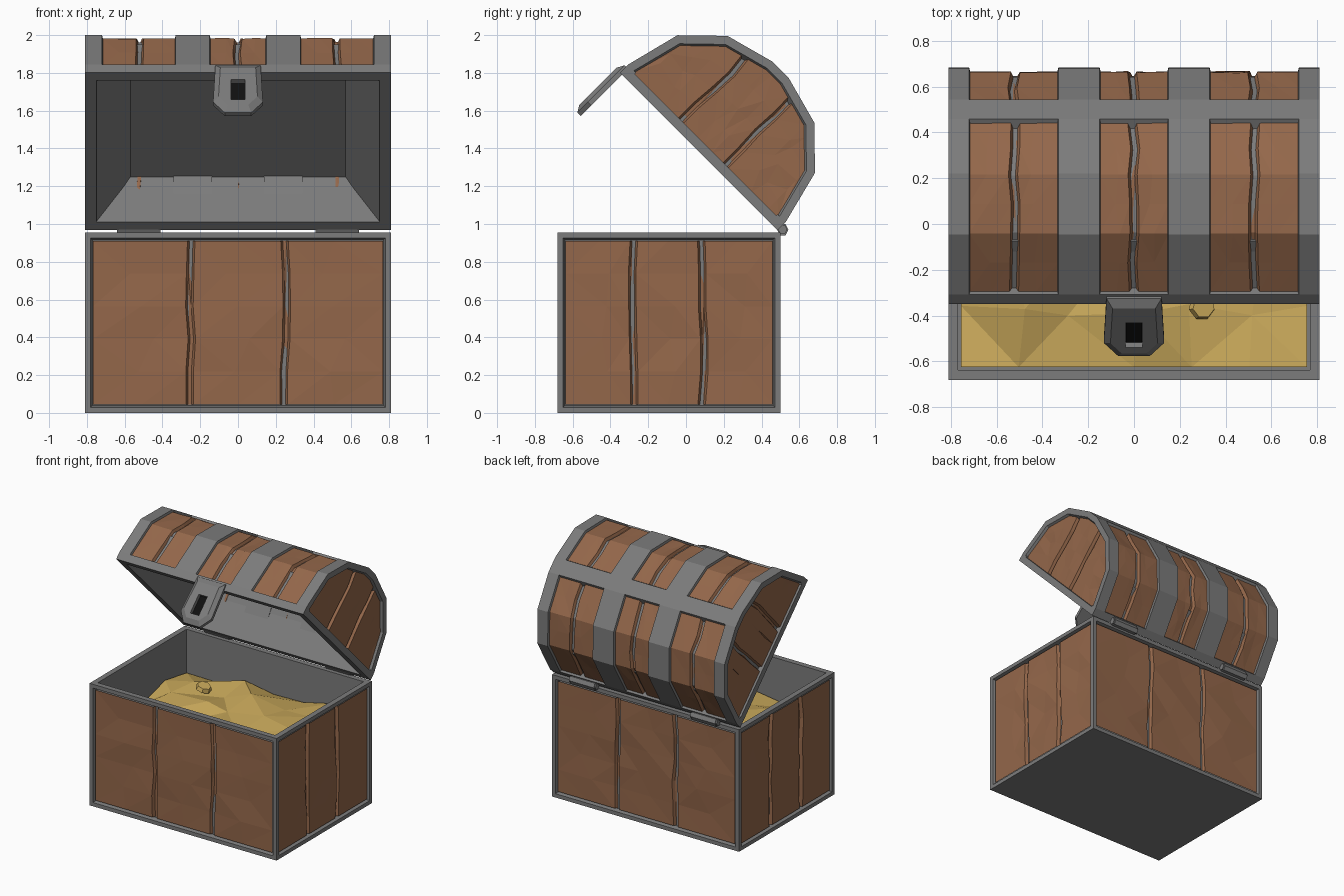
import bpy, bmesh, math, random
from mathutils import Vector, Matrix

if "Cube" in bpy.data.objects:
    bpy.data.objects.remove(bpy.data.objects["Cube"])

random.seed(4)
S = math.sqrt(0.5)


def mat(name, rgb):
    m = bpy.data.materials.new(name)
    m.diffuse_color = (*rgb, 1)
    m.use_nodes = True
    m.node_tree.nodes["Principled BSDF"].inputs["Base Color"].default_value = m.diffuse_color
    return m


WOOD = mat("wood", (0.296, 0.136, 0.069))
GOLD = mat("gold", (0.62, 0.42, 0.11))
METAL = mat("iron", (0.2, 0.2, 0.2))
BLACK = mat("dark_hole", (0.005, 0.005, 0.005))


def finish(name, bm, m, recalc=True):
    if recalc:
        bmesh.ops.recalc_face_normals(bm, faces=bm.faces)
    me = bpy.data.meshes.new(name)
    bm.to_mesh(me)
    bm.free()
    ob = bpy.data.objects.new(name, me)
    bpy.context.collection.objects.link(ob)
    me.materials.append(m)
    return ob


def loft(name, rings, m):
    """Closed solid through a list of equal-length point loops."""
    bm = bmesh.new()
    vs = [[bm.verts.new(p) for p in r] for r in rings]
    n = len(rings[0])
    for a, b in zip(vs, vs[1:]):
        for i in range(n):
            bm.faces.new((a[i], a[(i + 1) % n], b[(i + 1) % n], b[i]))
    bm.faces.new(vs[0])
    bm.faces.new(vs[-1])
    return finish(name, bm, m)


# Lid space: x along chest, u from hinge to front, v up from the lid's underside
def L(x, u, v):
    return Vector((x, 0.485 + (v - u) * S, 0.967 + (u + v) * S))


def lid_box(name, x0, x1, u0, u1, v0, v1, m=METAL):
    return loft(name, [[L(x, u0, v0), L(x, u1, v0), L(x, u1, v1), L(x, u0, v1)]
                       for x in (x0, x1)], m)


ARCH = [(0, .06), (.075, .355), (.265, .54), (.53, .612),
        (.65, .612), (.915, .54), (1.105, .355), (1.18, .06)]


def arch(d):
    return [(.59 + (u - .59) * (1 - d / .59), .06 + (v - .06) * (1 - d / .552)) for u, v in ARCH]


def arch_v(u, d):
    pts = arch(d)
    for (a, va), (b, vb) in zip(pts, pts[1:]):
        if a <= u <= b:
            return va + (vb - va) * (u - a) / (b - a)
    return .06


def planks(name, u0, u1, seams, rows, place, extra=(), bump=.007):
    """Board surface with uneven grooves; place(u, t, h) maps it into the scene."""
    cols = [(u0, 0, 0), (u1, 0, 0)] + [(u, 0, 0) for u in extra]
    edges = [u0] + list(seams) + [u1]
    cols += [((a + b) / 2, 0, 1) for a, b in zip(edges, edges[1:])]
    for k, s in enumerate(seams, 2):
        cols = [c for c in cols if abs(c[0] - s) > .03]
        cols += [(s - .02, 0, k), (s - .009, -.022, k), (s + .009, -.022, k), (s + .02, 0, k)]
    cols.sort()
    bm = bmesh.new()
    grid = []
    for j in range(rows + 1):
        t = j / rows
        inner = 0 < j < rows
        shift = [0, random.uniform(-.06, .06) if inner else 0]
        shift += [random.uniform(-.009, .009) for _ in seams]
        line = []
        for u, h, k in cols:
            if inner and u0 < u < u1:
                h += random.uniform(-bump, bump)
            line.append(bm.verts.new(place(u + shift[k] * (u1 - u0 if k == 1 else 1), t, h)))
        grid.append(line)
    for a, b in zip(grid, grid[1:]):
        for i in range(len(cols) - 1):
            bm.faces.new((a[i], a[i + 1], b[i + 1], b[i]))
    bmesh.ops.triangulate(bm, faces=bm.faces)
    bm.normal_update()
    um = (u0 + u1) / 2
    out = place(um, .5, .1) - place(um, .5, 0)
    if sum((f.normal * f.calc_area() for f in bm.faces), Vector()).dot(out) < 0:
        bmesh.ops.reverse_faces(bm, faces=bm.faces)
    return finish(name, bm, WOOD, False)


# Body: box with recessed side pockets and a hollow top
bm = bmesh.new()
bmesh.ops.create_cube(bm, size=1, matrix=Matrix.Translation((0, -.09, .4775))
                      @ Matrix.Diagonal((1.62, 1.18, .955, 1)))
bm.normal_update()
sides = [f for f in bm.faces if abs(f.normal.z) < .5]
top = [f for f in bm.faces if f.normal.z > .5]
bmesh.ops.inset_individual(bm, faces=sides, thickness=.042)
bmesh.ops.inset_individual(bm, faces=sides, thickness=.013, depth=-.035)
bmesh.ops.inset_individual(bm, faces=top, thickness=.06)
bmesh.ops.translate(bm, vec=(0, 0, -.45),
                    verts=bmesh.ops.extrude_discrete_faces(bm, faces=top)["faces"][0].verts)
finish("body_frame", bm, METAL)

# Body boards on all four sides
for s, n in ((-1, "front"), (1, "back")):
    planks(f"{n}_boards", -.767, .767, (-.25, .25), 5,
           lambda u, t, h, s=s: Vector((u, -.09 + s * (.577 + h), .045 + .865 * t)))
for s, n in ((-1, "left"), (1, "right")):
    planks(f"{n}_boards", -.637, .457, (-.28, .09), 5,
           lambda u, t, h, s=s: Vector((s * (.797 + h), u, .045 + .865 * t)))

# Gold heap
bm = bmesh.new()
bmesh.ops.create_grid(bm, x_segments=6, y_segments=4, size=.5)
for v in bm.verts:
    x, y = v.co.x * 1.51, v.co.y * 1.07 - .09
    edge = abs(v.co.x) > .49 or abs(v.co.y) > .49
    j = 0 if edge else .05
    v.co = (x + random.uniform(-j, j), y + random.uniform(-j, j),
            .67 + .05 * x + random.uniform(-.04, .04) + (0 if edge else .04))
bmesh.ops.triangulate(bm, faces=bm.faces)
finish("gold_heap", bm, GOLD, False)
for i, (x, y, z) in enumerate(((.3, -.36, .735), (-.38, .12, .735))):
    bm = bmesh.new()
    bmesh.ops.create_cone(bm, cap_ends=True, segments=7, radius1=.06, radius2=.05, depth=.03,
                          matrix=Matrix.Translation((x, y, z)) @ Matrix.Rotation(.3, 4, 'Y'))
    finish(f"gold_coin_{i}", bm, GOLD)

# Lid core with a tapered hollow underneath
bm = bmesh.new()
prof = arch(.038)
prof = [(prof[0][0], .004)] + prof + [(prof[-1][0], .004)]
ends = [[bm.verts.new(L(x, u, v)) for u, v in prof] for x in (-.772, .772)]
for i in range(len(prof) - 1):
    bm.faces.new((ends[0][i], ends[0][i + 1], ends[1][i + 1], ends[1][i]))
for e in ends:
    bm.faces.new(e)
loops = [[bm.verts.new(L(x, u, v)) for x, u in ((-a, b), (a, b), (a, 1.18 - b), (-a, 1.18 - b))]
         for a, b, v in ((.772, .038, .004), (.75, .06, .004), (.57, .09, .30))]
for a, b in zip(loops, loops[1:]):
    for i in range(4):
        bm.faces.new((a[i], a[(i + 1) % 4], b[(i + 1) % 4], b[i]))
bm.faces.new(loops[-1])
bmesh.ops.remove_doubles(bm, verts=bm.verts, dist=.0005)
finish("lid_core", bm, METAL)

# Lid rim
for n, u0, u1 in (("back", 0, .06), ("front", 1.12, 1.18)):
    lid_box(f"lid_rim_{n}", -.81, .81, u0, u1, 0, .06)
for s, n in ((-1, "left"), (1, "right")):
    lid_box(f"lid_rim_{n}", s * .75, s * .81, .06, 1.12, 0, .05)


# Hoops: a cross-section of (x, inset) swept over the arch
def hoop(name, section):
    rings = [[L(x, *arch(d)[i]) for x, d in section] for i in range(8)]
    loft(name, rings, METAL)


for s, n in ((-1, "left"), (1, "right")):
    hoop(f"end_hoop_{n}", [(s * x, d) for x, d in
                           ((.81, 0), (.72, 0), (.708, .045), (.77, .07), (.785, .06), (.81, .045))])
    hoop(f"middle_hoop_{n}", [(s * x, d) for x, d in
                              ((.33, 0), (.15, 0), (.138, .045), (.342, .045))])

    # Lid end boards
    def end(u, t, h, s=s):
        u = min(max(u, .05), 1.13)
        return L(s * (.793 + h), u, .045 + (arch_v(u, .048) - .045) * t)
    planks(f"lid_boards_{n}", .05, 1.13, (.435, .765), 4, end,
           [p[0] for p in arch(.048)[1:-1]], .004)


# Ridge bar and curved boards between hoops
def strip(pts):
    def place(x, t, h):
        a = arch(.017 - h)[pts:pts + 4]
        i = min(int(t * 3 + 1e-6), 2)
        f = t * 3 - i
        return L(x, *(a[i][k] + (a[i + 1][k] - a[i][k]) * f for k in (0, 1)))
    return place


for i, (x0, x1) in enumerate(((-.72, -.33), (-.15, .15), (.33, .72))):
    o, n = arch(0)[3:5], arch(.045)[3:5]
    sec = [o[0], o[1], (n[1][0] + .02, n[1][1]), (n[0][0] - .02, n[0][1])]
    loft(f"ridge_bar_{i}", [[L(x, u, v) for u, v in sec] for x in (x0, x1)], METAL)
    for p, n in ((0, "back"), (4, "front")):
        planks(f"lid_{n}_boards_{i}", x0, x1, ((x0 + x1) / 2,), 6, strip(p), bump=.003)

# Lock plate with keyhole
plate = [(-.12, .045), (.12, .045), (.132, -.23), (.07, -.31), (-.07, -.31), (-.132, -.23)]
lock = loft("lock_plate", [[L(x * k, u, -.14 + (v + .14) * k) for x, v in plate]
                           for u, k in ((1.165, 1), (1.19, 1), (1.212, .78))], METAL)
cut = lid_box("keyhole_cutter", -.037, .037, 1.18, 1.25, -.235, -.085)
cut.hide_render = True
cut.hide_viewport = True
mod = lock.modifiers.new("keyhole", 'BOOLEAN')
mod.object, mod.operation, mod.solver = cut, 'DIFFERENCE', 'EXACT'
lid_box("keyhole", -.036, .036, 1.175, 1.185, -.234, -.086, BLACK)

# Hinges
for s, n in ((-1, "left"), (1, "right")):
    for part, w, r in (("barrel", .21, .03), ("caps", .23, .024)):
        ring = [(.512 + r * math.cos(a), .97 + 1.15 * r * math.sin(a))
                for a in (k * math.pi / 3 for k in range(6))]
        loft(f"hinge_{part}_{n}", [[Vector((s * .525 + x, y, z)) for y, z in ring]
                                   for x in (-w / 2, w / 2)], METAL)
